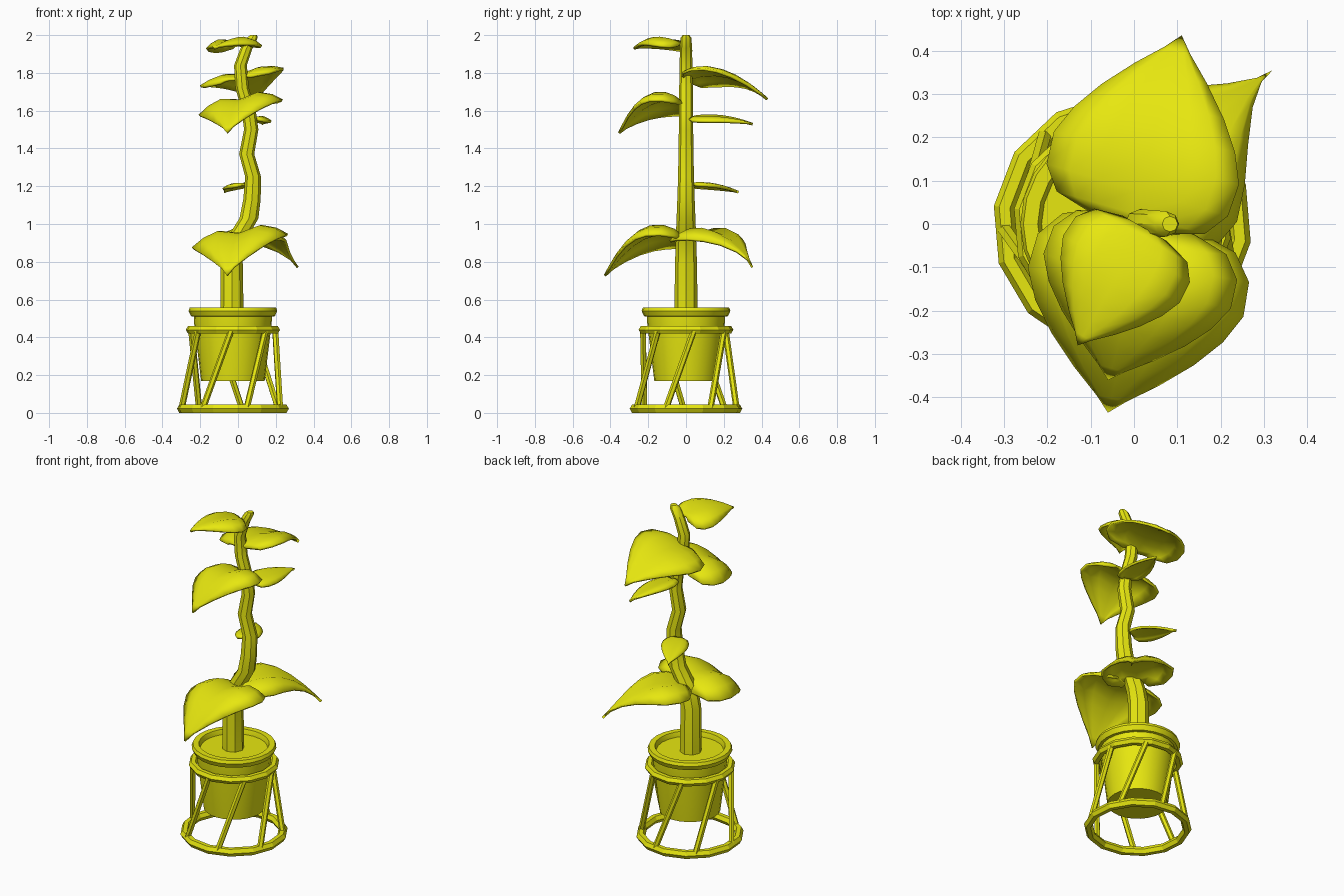
import bpy, bmesh, math
from mathutils import Vector

if "Cube" in bpy.data.objects:
    bpy.data.objects.remove(bpy.data.objects["Cube"])

yellow = bpy.data.materials.new("yellow")
yellow.diffuse_color = (0.8, 0.8, 0.005, 1)
yellow.use_nodes = True
yellow.node_tree.nodes["Principled BSDF"].inputs["Base Color"].default_value = yellow.diffuse_color
CX = -0.027  # pot and stand centre


def finish(bm, name, angle=40):
    me = bpy.data.meshes.new(name)
    bm.to_mesh(me)
    bm.free()
    me.materials.append(yellow)
    for p in me.polygons:
        p.use_smooth = True
    me.set_sharp_from_angle(angle=math.radians(angle))
    ob = bpy.data.objects.new(name, me)
    bpy.context.collection.objects.link(ob)
    return ob


def loft(name, rings, n, closed=False, phase=0.0, angle=40):
    """Stack round rings given as (x, z, radius); cap the ends or close the loop."""
    bm = bmesh.new()
    rows = [[bm.verts.new((x + r * math.cos(phase + math.tau * i / n),
                           r * math.sin(phase + math.tau * i / n), z))
             for i in range(n)] for x, z, r in rings]
    pairs = list(zip(rows, rows[1:]))
    if closed:
        pairs.append((rows[-1], rows[0]))
    else:
        bm.faces.new(rows[0][::-1])
        bm.faces.new(rows[-1])
    for a, b in pairs:
        for i in range(n):
            j = (i + 1) % n
            bm.faces.new((a[i], a[j], b[j], b[i]))
    bmesh.ops.recalc_face_normals(bm, faces=bm.faces)
    return finish(bm, name, angle)


# Pot with rolled rim, and the soil surface inside it
pot = [(.168, .17), (.205, .47), (.207, .51), (.222, .512), (.235, .54),
       (.228, .558), (.195, .558), (.186, .53), (.186, .515)]
loft("pot", [(CX, z, r) for r, z in pot], 24)
loft("soil", [(CX, .50, .19), (CX, .53, .19)], 24)

# Stand: two hoops joined by slanted bars
def hoop(name, z, radius, w, h):
    prof = [(w, 0), (w * .5, h), (-w * .5, h), (-w, 0), (-w * .5, -h), (w * .5, -h)]
    loft(name, [(CX, z + b, radius + a) for a, b in prof], 14, True,
         math.radians(172), 20)

hoop("stand_top_hoop", .44, .228, .024, .02)
hoop("stand_bottom_hoop", .022, .274, .025, .022)

def polar(r, deg, z):
    return Vector((CX + r * math.cos(math.radians(deg)),
                   r * math.sin(math.radians(deg)), z))

for k in range(7):
    a = polar(.272, 234 + k * 360 / 7, .022)
    b = polar(.228, 268 + k * 360 / 7, .44)
    bm = bmesh.new()
    bmesh.ops.create_cone(bm, cap_ends=True, segments=6, radius1=.017,
                          radius2=.017, depth=(b - a).length)
    rot = (b - a).to_track_quat('Z', 'Y').to_matrix()
    bmesh.ops.rotate(bm, verts=bm.verts, matrix=rot)
    bmesh.ops.translate(bm, verts=bm.verts, vec=(a + b) / 2)
    finish(bm, f"stand_bar_{k + 1}", 20)

# Wavy tapering stem
stem = [(-.032, .5, .062), (-.033, .8, .058), (-.018, .88, .055), (.01, .95, .053),
        (.058, 1.03, .05), (.074, 1.13, .046), (.08, 1.25, .042), (.046, 1.37, .04),
        (.07, 1.5, .038), (.057, 1.6, .037), (.022, 1.72, .036), (.013, 1.84, .034),
        (.045, 1.93, .032), (.075, 1.985, .029), (.083, 2.0, .018)]
loft("stem", stem, 8, angle=35)

# Leaves: heart outline, sunken midrib, arched, rolled and bent sideways
OUTLINE = [(0, .38), (.06, .8), (.18, .98), (.35, 1), (.5, .87),
           (.65, .66), (.8, .39), (.92, .14), (1, 0)]

def leaf(name, base, tip, half, arch, bump, droop, roll, bend=0, taper=1, lobe=.12):
    base, tip = Vector(base), Vector(tip)
    d = (tip - base).to_2d().normalized()
    side = Vector((d.y, -d.x, 0))
    cols = [-1, -.75, -.45, 0, .45, .75, 1]
    bm = bmesh.new()
    rows = []
    for u, w in OUTLINE:
        if u > .35:
            w **= taper
        hump = 4 * u * (1 - u)
        mid = base.lerp(tip, u) + side * (bend * hump)
        mid.z += arch * hump
        row = []
        for v in cols:
            p = mid + side * (v * w * half)
            p.z += w * (bump * math.sin(math.pi * abs(v)) - droop * v * v + roll * v)
            p -= Vector((d.x, d.y, 0)) * (lobe * half * v * v * (1 - u) ** 3)
            row.append(bm.verts.new(p))
        rows.append(row)
    for a, b in zip(rows, rows[1:]):
        for i in range(len(cols) - 1):
            bm.faces.new((a[i], a[i + 1], b[i + 1], b[i]))
    bmesh.ops.remove_doubles(bm, verts=bm.verts, dist=1e-4)
    ob = finish(bm, name, 35)
    mod = ob.modifiers.new("thickness", 'SOLIDIFY')
    mod.thickness = .014
    mod.offset = -1

leaf("leaf_low_front", (.035, -.02, .93), (-.06, -.435, .73), .255, .10, .035, .04, -.035)
leaf("leaf_low_back", (0, .01, .93), (.32, .355, .775), .2, .09, .03, .035, 0, -.025, 1.7)
leaf("leaf_small_low", (.035, .03, 1.215), (-.075, .28, 1.175), .075, .01, .008, .01, .005)
leaf("leaf_small_high", (.075, .03, 1.565), (.135, .355, 1.535), .085, .015, .01, .012, -.01)
leaf("leaf_mid_front", (.04, -.02, 1.64), (-.06, -.36, 1.485), .225, .08, .03, .04, -.04)
leaf("leaf_high_back", (-.015, 0, 1.77), (.11, .435, 1.665), .222, .07, .02, .015, .045, 0, 1, 0)
leaf("leaf_top_front", (.025, -.01, 1.95), (-.13, -.28, 1.935), .155, .03, .02, .035, -.015, 0, 1, 0)
